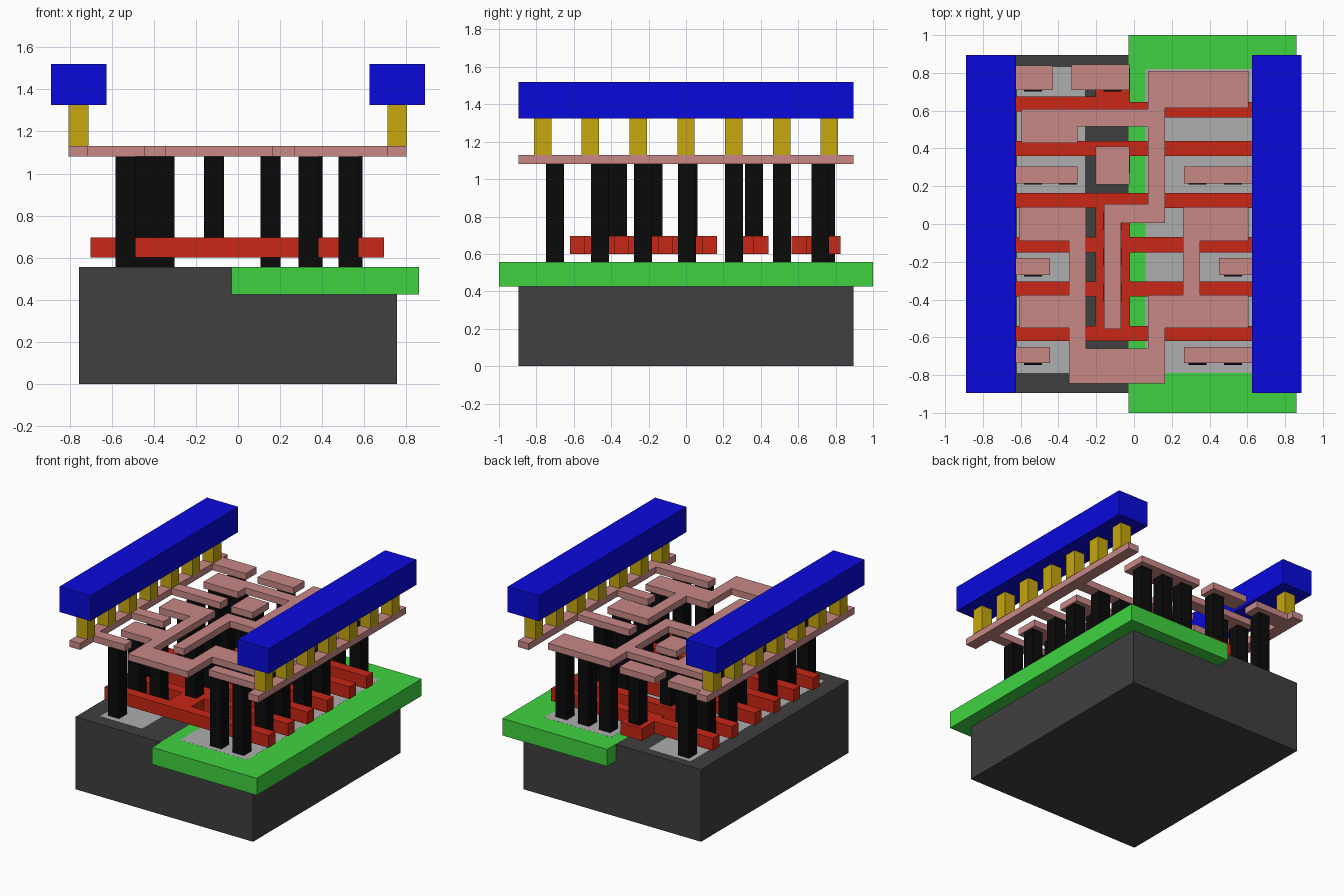
import bpy, bmesh


def material(name, rgb):
    m = bpy.data.materials.new(name)
    m.diffuse_color = (*rgb, 1)
    return m


GREY = material("substrate_grey", (0.05, 0.05, 0.05))
LIGHT = material("diffusion_grey", (0.42, 0.42, 0.42))
GREEN = material("well_green", (0.05, 0.65, 0.05))
RED = material("gate_red", (0.58, 0.02, 0.008))
BLACK = material("contact_black", (0.003, 0.003, 0.003))
PINK = material("metal_pink", (0.58, 0.25, 0.24))
GOLD = material("via_gold", (0.57, 0.39, 0.004))
BLUE = material("rail_blue", (0.003, 0.003, 0.72))


def slab(name, rects, z0, z1, mat):
    """Extrude the union of (x0, x1, y0, y1) rectangles from z0 to z1."""
    xs = sorted({v for r in rects for v in r[:2]})
    ys = sorted({v for r in rects for v in r[2:]})
    bm = bmesh.new()
    verts = {}

    def vert(i, j):
        if (i, j) not in verts:
            verts[i, j] = bm.verts.new((xs[i], ys[j], z0))
        return verts[i, j]

    for i in range(len(xs) - 1):
        for j in range(len(ys) - 1):
            cx, cy = (xs[i] + xs[i + 1]) / 2, (ys[j] + ys[j + 1]) / 2
            if any(a < cx < b and c < cy < d for a, b, c, d in rects):
                bm.faces.new([vert(i, j), vert(i + 1, j),
                              vert(i + 1, j + 1), vert(i, j + 1)])
    new = bmesh.ops.extrude_face_region(bm, geom=bm.faces[:])["geom"]
    for v in new:
        if isinstance(v, bmesh.types.BMVert):
            v.co.z = z1
    bmesh.ops.recalc_face_normals(bm, faces=bm.faces[:])
    bmesh.ops.dissolve_limit(bm, angle_limit=0.01, verts=bm.verts[:], edges=bm.edges[:])
    me = bpy.data.meshes.new(name)
    bm.to_mesh(me)
    bm.free()
    me.materials.append(mat)
    ob = bpy.data.objects.new(name, me)
    bpy.context.collection.objects.link(ob)
    return ob


def square(x, y, s=0.095):
    return (x - s / 2, x + s / 2, y - s / 2, y + s / 2)


# Base block, well and diffusion areas flush with its top
TOP = 0.555
slab("substrate", [(-0.755, 0.755, -0.895, 0.895)], 0, TOP, GREY)
slab("well", [(-0.03, 0.86, -1, 1)], 0.425, TOP + 0.0005, GREEN)
slab("diffusion_left", [(-0.62, -0.26, -0.79, 0.83)], 0.45, TOP + 0.001, LIGHT)
slab("diffusion_right", [(0.06, 0.63, -0.79, 0.82)], 0.45, TOP + 0.001, LIGHT)

# Gate fingers with contact pads
GATE = (0.6, 0.695)
L, R = -0.70, 0.695
slab("gate_upper", [(L, -0.205, 0.595, 0.675), (-0.205, -0.02, 0.565, 0.825),
                    (-0.02, R, 0.565, 0.645)], *GATE, RED)
slab("gate_middle", [(L, R, 0.36, 0.44), (-0.205, -0.02, 0.27, 0.44)], *GATE, RED)
fingers = [(L, R, y, y + 0.08) for y in (0.085, -0.15, -0.385, -0.62)]
slab("gate_comb", fingers + [(-0.205, -0.02, -0.62, 0.165)], *GATE, RED)

# Contact pillars: row y -> column x positions
diffusion_contacts = {
    -0.70: (-0.535, 0.335, 0.525),
    -0.46: (-0.535, -0.35, 0.355, 0.545),
    -0.23: (-0.535, 0.525),
    0.005: (-0.44, 0.355, 0.545),
    0.257: (-0.535, -0.35, 0.335, 0.525),
    0.513: (-0.535, -0.35),
    0.718: (0.155, 0.335, 0.525),
    0.748: (-0.535,),
}
for y, columns in diffusion_contacts.items():
    for x in columns:
        slab("diffusion_contact", [square(x, y)], TOP, 1.08, BLACK)
for y in (-0.363, -0.173, 0.015, 0.363, 0.748):
    slab("gate_contact", [square(-0.115, y)], GATE[1], 1.08, BLACK)

# Lower metal: supply combs
METAL = (1.08, 1.13)
slab("supply_comb_left", [
    (-0.805, -0.715, -0.895, 0.895), (-0.715, -0.43, 0.71, 0.84),
    (-0.715, -0.30, 0.215, 0.305), (-0.715, -0.445, -0.27, -0.18),
    (-0.715, -0.445, -0.735, -0.65)], *METAL, PINK)
slab("supply_comb_right", [
    (0.71, 0.80, -0.895, 0.895), (0.265, 0.71, 0.215, 0.305),
    (0.45, 0.71, -0.27, -0.18), (0.265, 0.71, -0.735, -0.65)], *METAL, PINK)

# Lower metal: signal traces
slab("input_pad_upper", [(-0.33, -0.025, 0.71, 0.845)], *METAL, PINK)
slab("input_pad_lower", [(-0.205, -0.025, 0.21, 0.41)], *METAL, PINK)
slab("inner_trace", [
    (0.075, 0.605, 0.615, 0.81), (0.075, 0.165, 0.005, 0.81),
    (-0.595, 0.165, 0.515, 0.61), (-0.595, -0.30, 0.43, 0.61),
    (-0.16, 0.165, 0.005, 0.105), (-0.16, -0.07, -0.555, 0.105)], *METAL, PINK)
slab("output_trace", [
    (-0.61, -0.255, -0.09, 0.09), (-0.345, -0.255, -0.845, 0.09),
    (-0.61, -0.255, -0.55, -0.375), (-0.345, 0.165, -0.845, -0.66),
    (0.075, 0.165, -0.845, -0.375), (0.075, 0.605, -0.55, -0.375),
    (0.26, 0.35, -0.55, 0.09), (0.26, 0.605, -0.09, 0.09)], *METAL, PINK)

# Vias and upper supply rails
for x in (-0.758, 0.756):
    for i in range(-3, 4):
        slab("via", [square(x, i * 0.2555, 0.093)], 1.13, 1.325, GOLD)
    slab("supply_rail", [(x - 0.132, x + 0.132, -0.895, 0.895)], 1.325, 1.52, BLUE)
